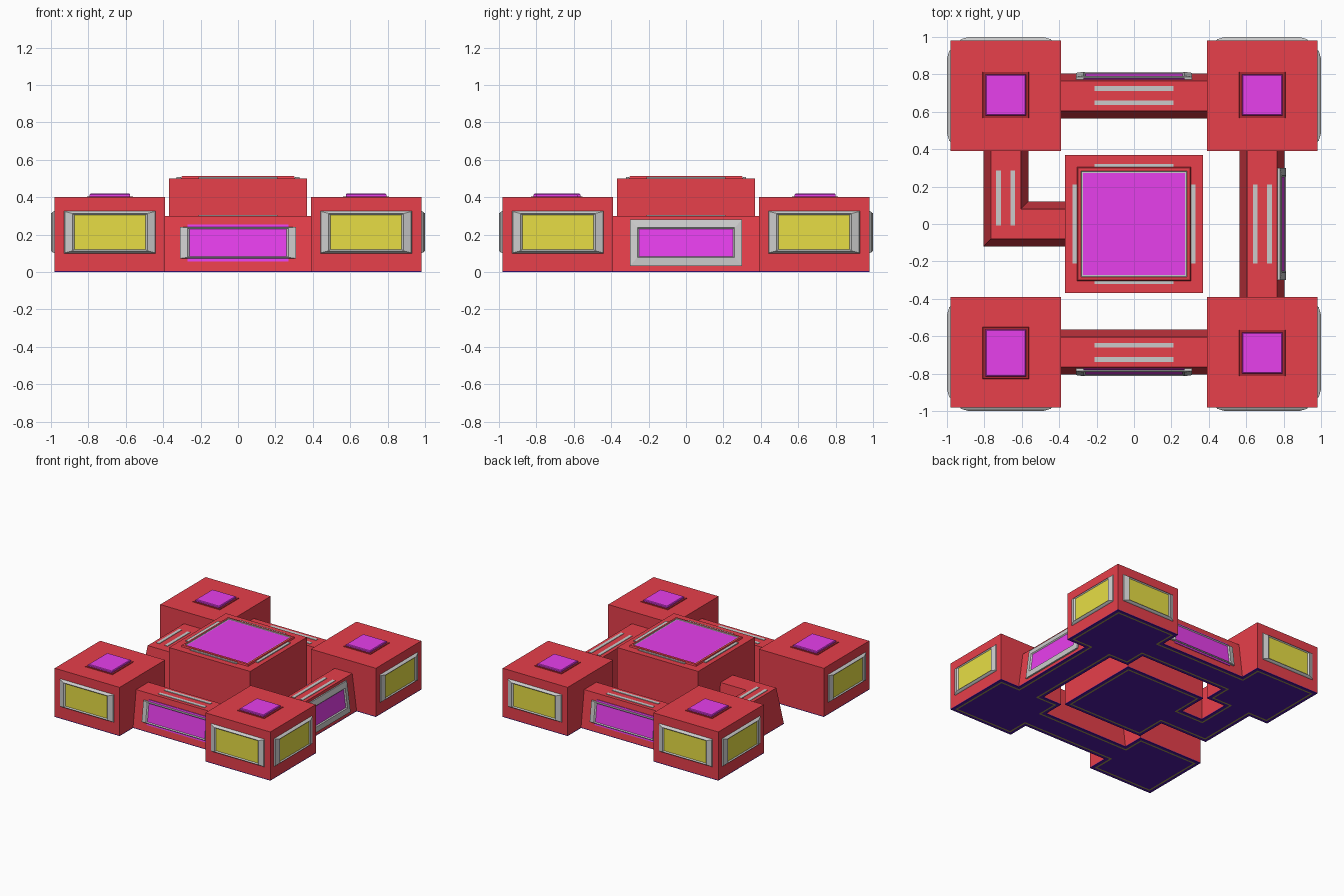
import bpy, bmesh
from math import radians, atan2
from mathutils import Matrix, Vector

if "Cube" in bpy.data.objects:
    bpy.data.objects.remove(bpy.data.objects["Cube"])

COLOURS = {
    "red": (0.80, 0.05, 0.07, 1), "magenta": (0.80, 0.05, 0.84, 1),
    "yellow": (0.80, 0.73, 0.06, 1), "grey": (0.70, 0.70, 0.70, 1),
    "navy": (0.08, 0.01, 0.37, 1), "olive": (0.36, 0.33, 0.08, 1),
    "dark_red": (0.40, 0.02, 0.03, 1),
}
NAMES = list(COLOURS)
MATS = []
for n, c in COLOURS.items():
    m = bpy.data.materials.new(n)
    m.diffuse_color = c
    m.use_nodes = True
    m.node_tree.nodes["Principled BSDF"].inputs["Base Color"].default_value = m.diffuse_color
    MATS.append(m)


def finish(name, bm, recalc=True):
    if recalc:
        bmesh.ops.recalc_face_normals(bm, faces=bm.faces)
    used = sorted({f.material_index for f in bm.faces})
    me = bpy.data.meshes.new(name)
    for f in bm.faces:
        f.material_index = used.index(f.material_index)
    bm.to_mesh(me)
    bm.free()
    for i in used:
        me.materials.append(MATS[i])
    ob = bpy.data.objects.new(name, me)
    bpy.context.collection.objects.link(ob)
    return ob


def stack(name, mat, rings, cap):
    """Loft nested rectangles (half x, half y, z, colour of band below) and cap both ends."""
    bm = bmesh.new()
    prev = None
    for hx, hy, z, col in rings:
        vs = [bm.verts.new(mat @ Vector((sx * hx, sy * hy, z)))
              for sx, sy in ((-1, -1), (1, -1), (1, 1), (-1, 1))]
        if prev:
            for i in range(4):
                j = (i + 1) % 4
                f = bm.faces.new((prev[i], prev[j], vs[j], vs[i]))
                f.material_index = NAMES.index(col)
        else:
            f = bm.faces.new(vs[::-1])
            f.material_index = NAMES.index(col)
        prev = vs
    bm.faces.new(prev).material_index = NAMES.index(cap)
    return finish(name, bm)


def at(x, y, z=0):
    return Matrix.Translation((x, y, z))


def on_side(k, along, out, z, tilt=0):
    """Panel frame on side k (0 front, 1 right, 2 back, 3 left)."""
    return (Matrix.Rotation(radians(90 * k), 4, 'Z') @ at(along, -out, z)
            @ Matrix.Rotation(radians(90) - tilt, 4, 'X'))


def corridor(name, path):
    """Trapezoid section swept along a path with mitred corners."""
    pts = [Vector(p) for p in path]
    normals = []
    for a, b in zip(pts, pts[1:]):
        d = (b - a).normalized()
        normals.append(Vector((-d.y, d.x)))
    bm = bmesh.new()
    loops = []
    for i, p in enumerate(pts):
        n = normals[0] if i == 0 else normals[-1]
        if 0 < i < len(pts) - 1:
            n = normals[i - 1] + normals[i]
        loops.append([bm.verts.new((p.x + n.x * w, p.y + n.y * w, z))
                      for w, z in ((-0.12, BASE), (0.12, BASE), (0.08, 0.30), (-0.08, 0.30))])
    for a, b in zip(loops, loops[1:]):
        for i in range(4):
            bm.faces.new((a[i], a[(i + 1) % 4], b[(i + 1) % 4], b[i]))
    bm.faces.new(loops[0])
    bm.faces.new(loops[-1])
    return finish(name, bm)


def strip(name, x, y, z, hx, hy):
    stack(name, at(x, y, z), [(hx, hy, -0.004, "grey"), (hx, hy, 0.004, "grey")], "grey")


BASE = 0.006
C = 0.685   # centre line of towers and corridors

# Corner towers with roof hatches and window panels on the outer faces
for sx in (-1, 1):
    for sy in (-1, 1):
        tag = ("front" if sy < 0 else "back") + ("_left" if sx < 0 else "_right")
        stack("tower_" + tag, at(sx * C, sy * C),
              [(0.295, 0.295, BASE, "red"), (0.295, 0.295, 0.40, "red")], "red")
        hy = 0.125 if (sx, sy) == (-1, -1) else 0.11
        stack("hatch_" + tag, at(sx * C, sy * 0.69),
              [(0.125, hy + 0.015, 0.398, "dark_red"), (0.122, hy + 0.012, 0.404, "dark_red"),
               (0.108, hy, 0.404, "dark_red"), (0.108, hy, 0.414, "magenta"),
               (0.103, hy - 0.005, 0.419, "magenta")], "magenta")
for k in range(4):
    for s in (-1, 1):
        stack("tower_window", on_side(k, s * C, 0.98, 0.213),
              [(0.245, 0.115, -0.002, "grey"), (0.24, 0.11, 0.008, "grey"),
               (0.20, 0.10, 0.02, "grey"), (0.19, 0.092, 0.012, "grey")], "yellow")

# Straight corridors on front, right and back, with roof strips and sloped windows
slope = atan2(0.04, 0.30)
for k, side in enumerate(("front", "right", "back")):
    R = Matrix.Rotation(radians(90 * k), 2)
    corridor("corridor_" + side, [R @ Vector((-0.39, -C)), R @ Vector((0.39, -C))])
    for d in (0.648, 0.724):
        p = R @ Vector((0, -d))
        h = (0.013, 0.21) if k == 1 else (0.21, 0.013)
        strip("roof_strip_" + side, p.x, p.y, 0.30, *h)
    M = on_side(k, 0, C + 0.10, 0.155, slope)
    if k == 1:
        gx, gz = 0.30, 0.125
    else:
        gx, gz = 0.31, 0.085
        stack("window_backing_" + side, M,
              [(0.27, 0.10, -0.002, "magenta"), (0.27, 0.10, 0.006, "magenta")], "magenta")
    stack("corridor_window_" + side, M,
          [(gx, gz, -0.002, "grey"), (gx, gz, 0.012, "grey"), (gx - 0.04, 0.08, 0.018, "grey"),
           (gx - 0.05, 0.073, 0.010, "grey")], "magenta")

# Bent corridor from the back left tower to the centre
corridor("corridor_left_bend", [(-C, 0.39), (-C, 0), (-0.37, 0)])
for x in (-0.724, -0.648):
    strip("roof_strip_left", x, 0.14, 0.30, 0.013, 0.147)

# Central block with raised roof panel and edge strips
stack("central_block", at(0, 0),
      [(0.368, 0.368, BASE, "red"), (0.368, 0.368, 0.50, "red")], "red")
stack("central_roof_panel", at(0, 0),
      [(0.305, 0.305, 0.498, "red"), (0.30, 0.30, 0.512, "red"), (0.284, 0.284, 0.514, "red"),
       (0.282, 0.282, 0.508, "grey"), (0.274, 0.274, 0.508, "grey")], "magenta")
for s in (-1, 1):
    strip("central_strip_side", s * 0.318, 0, 0.503, 0.012, 0.21)
    strip("central_strip_end", 0, s * 0.312, 0.503, 0.21, 0.008)

# Underside: one outline following the whole plan, with an inlaid line
outline = [(-.37, -.12), (-.37, -.37), (.37, -.37), (.37, .37), (-.37, .37), (-.37, .12),
           (-.565, .12), (-.565, .39), (-.39, .39), (-.39, .565), (.39, .565), (.39, .39),
           (.565, .39), (.565, -.39), (.39, -.39), (.39, -.565), (-.39, -.565), (-.39, -.39),
           (-.98, -.39), (-.98, -.98), (-.39, -.98), (-.39, -.805), (.39, -.805), (.39, -.98),
           (.98, -.98), (.98, -.39), (.805, -.39), (.805, .39), (.98, .39), (.98, .98),
           (.39, .98), (.39, .805), (-.39, .805), (-.39, .98), (-.98, .98), (-.98, .39),
           (-.805, .39), (-.805, -.12)]
bm = bmesh.new()
bottom = bm.faces.new([bm.verts.new((x, y, 0)) for x, y in reversed(outline)])
bottom.material_index = NAMES.index("navy")
bottom.normal_update()
rim = list(bottom.edges)
for width, col in ((0.025, "navy"), (0.014, "olive")):
    new = bmesh.ops.inset_individual(bm, faces=[bottom], thickness=width, use_even_offset=True)
    for f in new["faces"]:
        f.material_index = NAMES.index(col)
ext = bmesh.ops.extrude_edge_only(bm, edges=[e for e in bm.edges if e.is_boundary])
for g in ext["geom"]:
    if isinstance(g, bmesh.types.BMVert):
        g.co.z = BASE
    elif isinstance(g, bmesh.types.BMFace):
        g.material_index = NAMES.index("navy")
finish("underside", bm, recalc=False)
